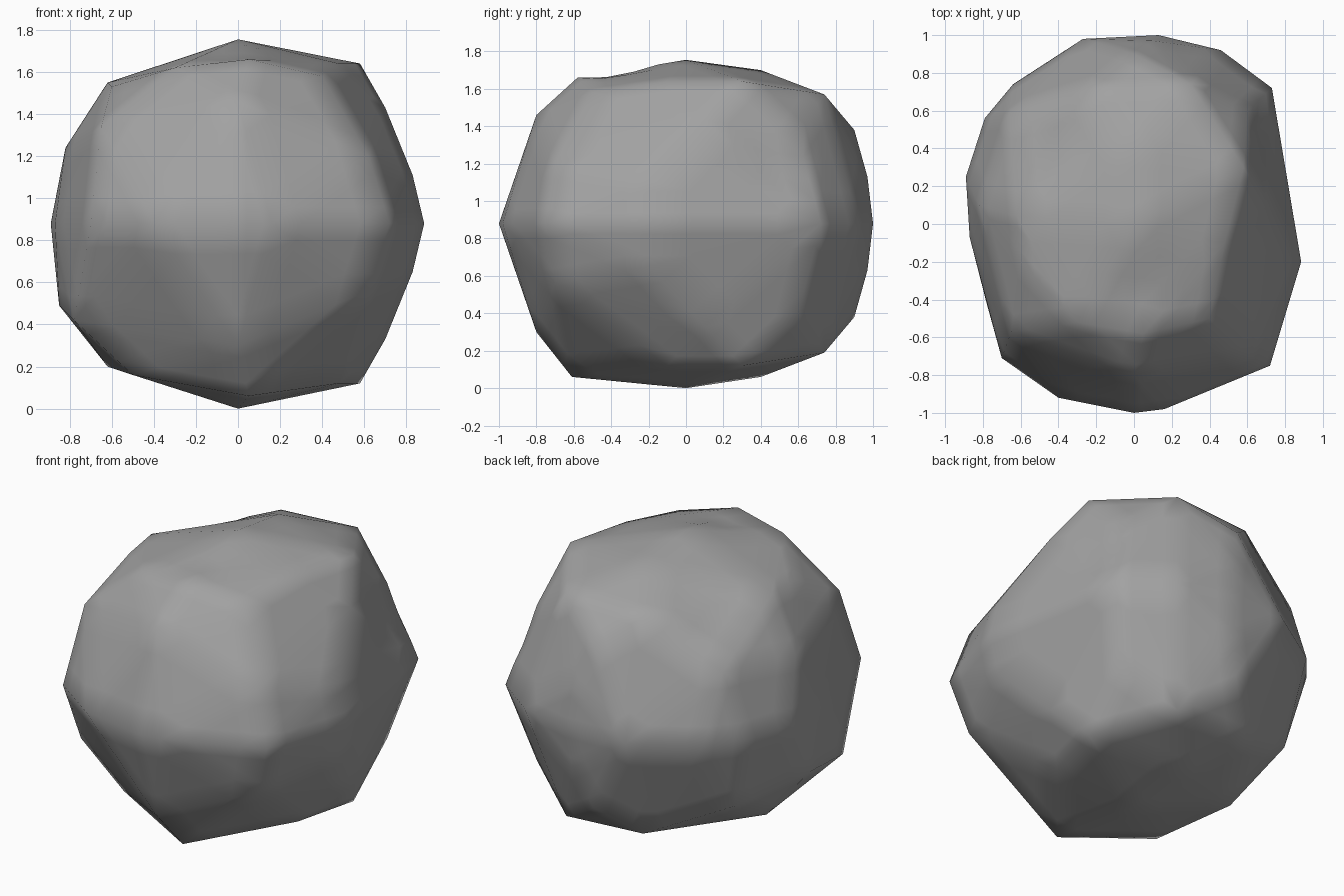
import bpy, bmesh, math
from mathutils import Vector

if "Cube" in bpy.data.objects:
    bpy.data.objects.remove(bpy.data.objects["Cube"])

MID = 0.88  # the boulder is nearly mirrored about this height

# widest outline, seen from above
outline = [(.73, .72), (.46, .92), (.13, 1), (-.27, .98), (-.64, .74), (-.79, .56),
           (-.89, .25), (-.87, -.07), (-.7, -.71), (-.4, -.92), (0, -1), (.16, -.98),
           (.72, -.75), (.885, -.2), (.78, .35)]
# corners used both above and below the middle (x, y, height from middle)
paired = [(.62, -.7, .32), (.0, -.8, .58), (.1, .97, .25), (0, .9, .5), (.6, .6, .48),
          (.83, -.2, .23), (.7, .1, .55), (.58, .3, .76), (.48, -.1, .76), (.05, -.58, .78),
          (-.21, .72, .67), (.3, .74, .69), (0, .4, .82)]
# corners that differ between top and bottom
upper = [(-.65, -.57, 1.34), (-.82, .1, 1.24), (-.66, .58, 1.28), (.4, -.5, 1.58),
         (-.3, -.52, 1.62), (-.6, -.2, 1.53), (-.62, .04, 1.55), (0, 0, 1.755)]
lower = [(-.78, -.42, .42), (-.85, 0, .49), (-.68, .5, .42), (-.5, -.4, .16),
         (-.62, .1, .2), (.05, -.61, .06), (0, -.2, .035), (0, 0, 0)]

pts = [(x, y, MID) for x, y in outline]
pts += [(x, y, MID + s * h) for x, y, h in paired for s in (1, -1)]
pts += upper + lower

# boulder: hull of the corners
bm = bmesh.new()
for p in pts:
    bm.verts.new(p)
bmesh.ops.convex_hull(bm, input=bm.verts)
loose = [v for v in bm.verts if not v.link_faces]
bmesh.ops.delete(bm, geom=loose, context='VERTS')
bmesh.ops.subdivide_edges(bm, edges=bm.edges[:], cuts=3, use_grid_fill=True)

# shallow worn hollows: centre, radius, depth
for c, r, d in [((0, -.38, 1.7), .2, .03), ((.72, .52, 1.15), .22, .03),
                ((-.48, .4, 1.56), .28, .03)]:
    c = Vector(c)
    inward = (Vector((0, 0, MID)) - c).normalized()
    for v in bm.verts:
        t = (v.co - c).length / r
        if t < 1:
            v.co += inward * d * (1 - t * t) ** 2
bmesh.ops.recalc_face_normals(bm, faces=bm.faces[:])

me = bpy.data.meshes.new("boulder")
bm.to_mesh(me)
bm.free()
ob = bpy.data.objects.new("boulder", me)
bpy.context.collection.objects.link(ob)

grey = bpy.data.materials.new("stone grey")
grey.diffuse_color = (.36, .36, .36, 1)
grey.use_nodes = True
grey.node_tree.nodes["Principled BSDF"].inputs["Base Color"].default_value = grey.diffuse_color
me.materials.append(grey)

bpy.context.view_layer.objects.active = ob
ob.select_set(True)
bpy.ops.object.shade_smooth_by_angle(angle=math.radians(50))
